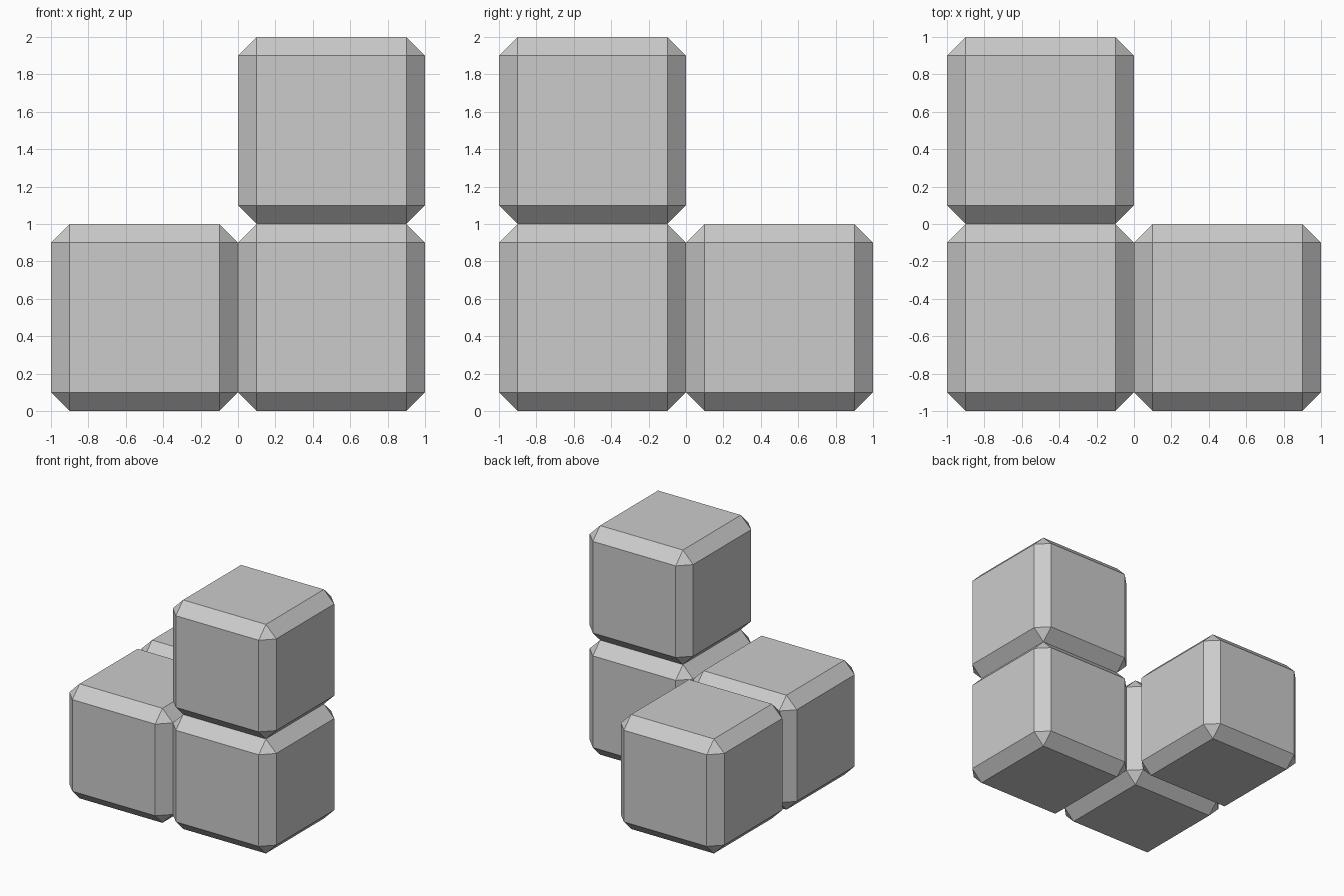
import bpy

if "Cube" in bpy.data.objects:
    bpy.data.objects.remove(bpy.data.objects["Cube"])

WIDTH = 0.1  # chamfer width


def chamfered_block(name, location):
    """Unit cube with flat single-segment chamfers on every edge."""
    bpy.ops.mesh.primitive_cube_add(size=1, location=location)
    block = bpy.context.object
    block.name = name
    bevel = block.modifiers.new("chamfer", 'BEVEL')
    bevel.width = WIDTH
    bevel.segments = 1
    bevel.limit_method = 'NONE'
    return block


# Three blocks in an L on the ground, one stacked on the right arm
blocks = {
    "corner_block": (-0.5, -0.5, 0.5),
    "back_block": (-0.5, 0.5, 0.5),
    "right_block": (0.5, -0.5, 0.5),
    "top_block": (0.5, -0.5, 1.5),
}
for name, location in blocks.items():
    chamfered_block(name, location)
